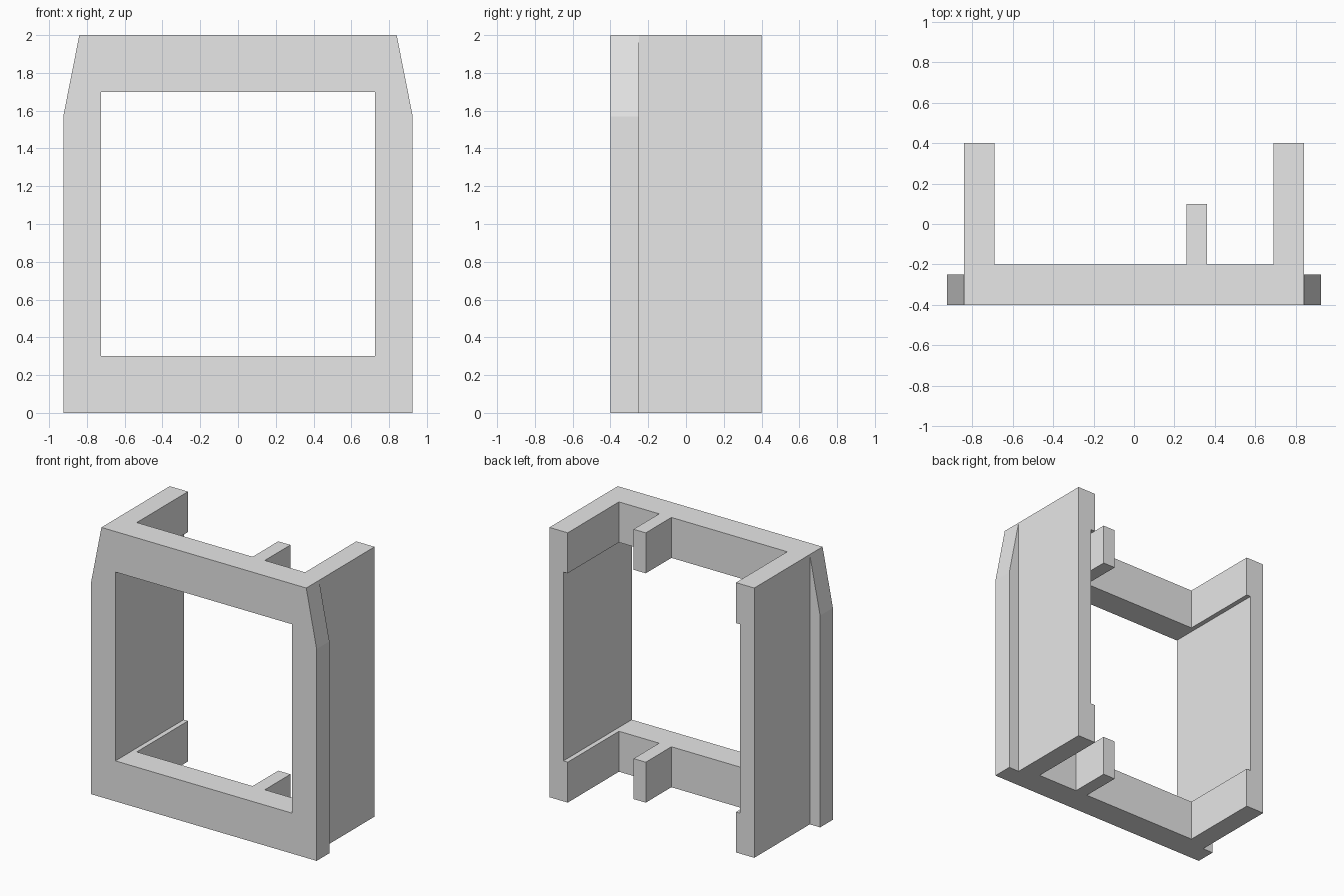
import bpy
import bmesh

cube = bpy.data.objects.get("Cube")
if cube:
    bpy.data.objects.remove(cube, do_unlink=True)

# Overall sizes
HEIGHT = 2.0
FRONT, BACK = -0.4, 0.4
RAIL_BACK = -0.2
WALL_IN, WALL_OUT = 0.69, 0.84
FLANGE_OUT, FLANGE_BACK = 0.925, -0.25
SHOULDER = 1.57
OPEN_X, OPEN_LOW, OPEN_HIGH = 0.725, 0.3, 1.7

grey = bpy.data.materials.new("light grey")
grey.use_nodes = True
grey.diffuse_color = (0.8, 0.8, 0.8, 1)
grey.node_tree.nodes["Principled BSDF"].inputs["Base Color"].default_value = (0.8, 0.8, 0.8, 1)


def prism(name, points, direction):
    """Extrude a closed 3D outline along a direction."""
    bm = bmesh.new()
    face = bm.faces.new([bm.verts.new(p) for p in points])
    grown = bmesh.ops.extrude_face_region(bm, geom=[face])
    moved = [v for v in grown["geom"] if isinstance(v, bmesh.types.BMVert)]
    bmesh.ops.translate(bm, verts=moved, vec=direction)
    bmesh.ops.recalc_face_normals(bm, faces=bm.faces)
    mesh = bpy.data.meshes.new(name)
    bm.to_mesh(mesh)
    bm.free()
    mesh.materials.append(grey)
    obj = bpy.data.objects.new(name, mesh)
    bpy.context.collection.objects.link(obj)
    return obj


# U-shaped body with a short divider stub behind the front rail
STUB_L, STUB_R, STUB_BACK = 0.26, 0.36, 0.1
plan = [(-WALL_OUT, FRONT), (WALL_OUT, FRONT), (WALL_OUT, BACK), (WALL_IN, BACK),
        (WALL_IN, RAIL_BACK), (STUB_R, RAIL_BACK), (STUB_R, STUB_BACK),
        (STUB_L, STUB_BACK), (STUB_L, RAIL_BACK), (-WALL_IN, RAIL_BACK),
        (-WALL_IN, BACK), (-WALL_OUT, BACK)]
body = prism("frame_body", [(x, y, 0) for x, y in plan], (0, 0, HEIGHT))

# Window opening cut through the whole depth
opening = [(-OPEN_X, OPEN_LOW), (OPEN_X, OPEN_LOW), (OPEN_X, OPEN_HIGH), (-OPEN_X, OPEN_HIGH)]
cutter = prism("opening_cutter", [(x, -1, z) for x, z in opening], (0, 2, 0))
cutter.hide_render = True
cutter.hide_set(True)
cut = body.modifiers.new("opening", "BOOLEAN")
cut.operation = "DIFFERENCE"
cut.solver = "EXACT"
cut.object = cutter

# Side flanges with sloped shoulders
profile = [(WALL_OUT, 0), (FLANGE_OUT, 0), (FLANGE_OUT, SHOULDER), (WALL_OUT, HEIGHT)]
for side, sign in (("left", 1), ("right", -1)):
    prism(side + "_flange", [(sign * x, FRONT, z) for x, z in profile],
          (0, FLANGE_BACK - FRONT, 0))
